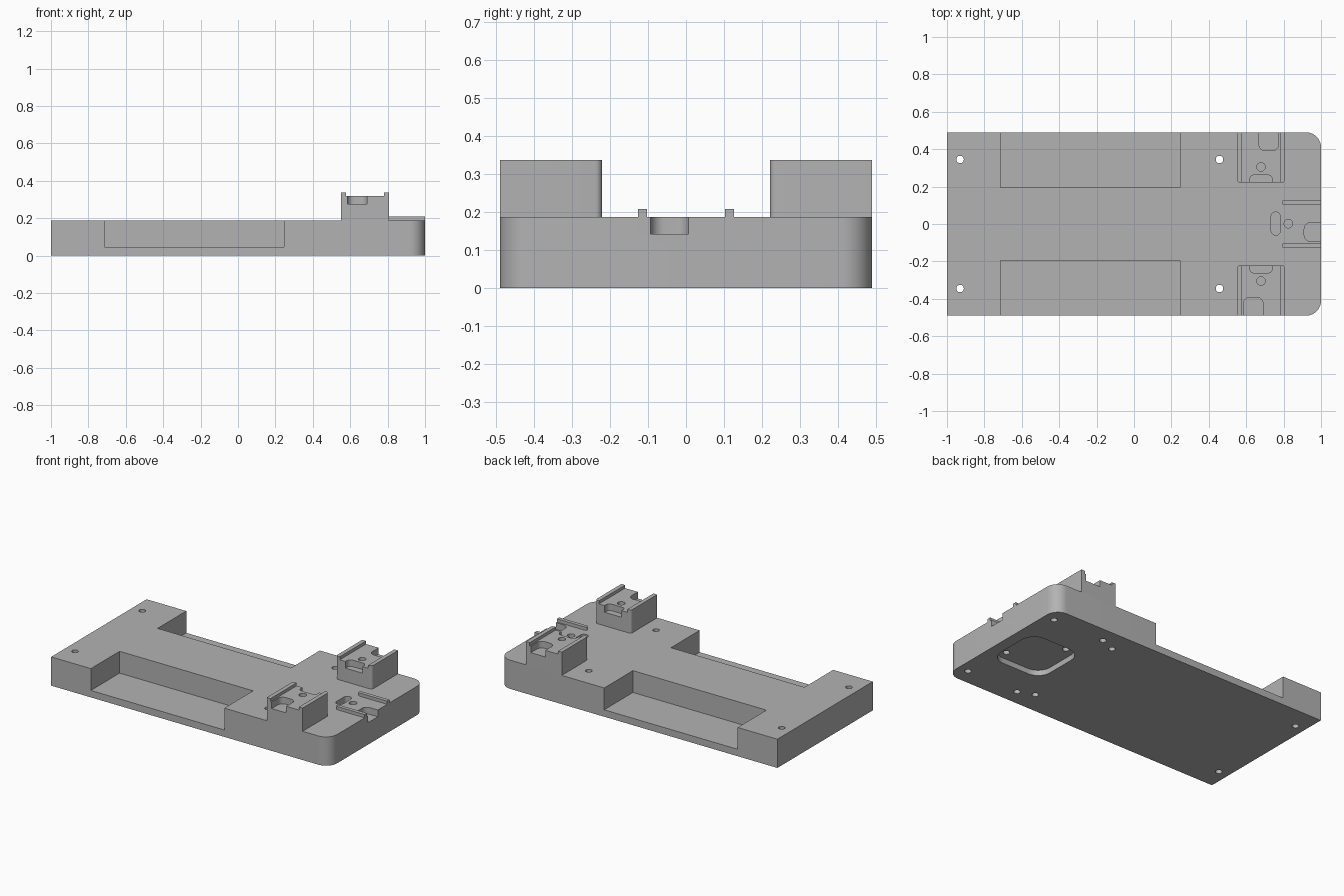
import bpy, bmesh, math
from mathutils import Matrix, Vector

cube = bpy.data.objects.get("Cube")
if cube:
    bpy.data.objects.remove(cube, do_unlink=True)

GREY = (0.45, 0.45, 0.45, 1)
mat = bpy.data.materials.new("plain grey")
mat.use_nodes = True
mat.diffuse_color = GREY
mat.node_tree.nodes["Principled BSDF"].inputs["Base Color"].default_value = GREY

BASE_TOP, DECK, RAIL_TOP = 0.187, 0.318, 0.338
HALF_Y = 0.49


def prism(name, x, y, z, radii=(0, 0, 0, 0), steps=8):
    """Upright block; radii round the corners right-back, left-back, left-front, right-front."""
    corners = [(x[1], y[1], -1, -1), (x[0], y[1], 1, -1), (x[0], y[0], 1, 1), (x[1], y[0], -1, 1)]
    pts = []
    for i, ((cx, cy, sx, sy), r) in enumerate(zip(corners, radii)):
        if r == 0:
            pts.append((cx, cy))
            continue
        for k in range(steps + 1):
            a = math.pi / 2 * (i + k / steps)
            pts.append((cx + sx * r + r * math.cos(a), cy + sy * r + r * math.sin(a)))
    bm = bmesh.new()
    face = bm.faces.new([bm.verts.new((px, py, z[0])) for px, py in pts])
    top = bmesh.ops.extrude_face_region(bm, geom=[face])["geom"]
    bmesh.ops.translate(bm, verts=[v for v in top if isinstance(v, bmesh.types.BMVert)],
                        vec=(0, 0, z[1] - z[0]))
    bmesh.ops.remove_doubles(bm, verts=bm.verts, dist=1e-5)
    bmesh.ops.recalc_face_normals(bm, faces=bm.faces)
    mesh = bpy.data.meshes.new(name)
    bm.to_mesh(mesh)
    bm.free()
    mesh.materials.append(mat)
    obj = bpy.data.objects.new(name, mesh)
    bpy.context.collection.objects.link(obj)
    return obj


def pin(cx, cy, z, r=0.02):
    return prism("hole_cutter", (cx - r, cx + r), (cy - r, cy + r), z, (r,) * 4, 6)


def cut(target, cutter):
    activate(target)
    mod = target.modifiers.new("cut", 'BOOLEAN')
    mod.operation = 'DIFFERENCE'
    mod.solver = 'EXACT'
    mod.object = cutter
    bpy.ops.object.modifier_apply(modifier=mod.name)
    bpy.data.objects.remove(cutter, do_unlink=True)


def activate(obj):
    bpy.ops.object.select_all(action='DESELECT')
    obj.select_set(True)
    bpy.context.view_layer.objects.active = obj


# Base plate with two rounded corners at one end
base = prism("base_plate", (-1, 1), (-HALF_Y, HALF_Y), (0, BASE_TOP), (0.08, 0, 0, 0.08), 12)

# Long side pockets, screw holes and blind holes underneath
for s in (-1, 1):
    cut(base, prism("pocket_cutter", (-0.715, 0.245), sorted((s * 0.195, s * 0.6)), (0.045, 0.3)))
    for x in (-0.93, 0.457):
        cut(base, pin(x, s * 0.345, (-0.1, 0.3)))
    for x in (0.56, 0.93):
        cut(base, pin(x, s * 0.387, (-0.1, 0.1)))

# Rounded square recess underneath, with two diagonal blind holes
cut(base, prism("recess_cutter", (0.555, 0.925), (-0.185, 0.185), (-0.1, 0.035), (0.09,) * 4))
for s in (-1, 1):
    cut(base, pin(0.74 - s * 0.12, s * 0.125, (-0.1, 0.1)))

# End notch, oblong slot and pin hole on the top
cut(base, prism("notch_cutter", (0.91, 1.1), (-0.093, 0.007), (0.143, 0.3), (0, 0.035, 0.035, 0)))
cut(base, prism("slot_cutter", (0.733, 0.783), (-0.06, 0.064), (0.143, 0.3), (0.0249,) * 4))
cut(base, pin(0.825, 0.002, (0.1, 0.3), 0.023))

# Low guide rails at the end
rails = [prism("guide_rail", (0.79, 1), (y - 0.012, y + 0.012), (BASE_TOP - 0.005, 0.208),
               (0, 0.0118, 0.0118, 0), 4) for y in (-0.115, 0.115)]

# Front pedestal with its notches and pin hole
MID = 0.679
front = prism("front_pedestal", (0.55, 0.808), (-HALF_Y, -0.221), (BASE_TOP - 0.005, RAIL_TOP),
              (0.018, 0.018, 0, 0))
cut(front, prism("deck_cutter", (0.577, 0.781), (-0.6, -0.1), (DECK, 0.5)))
cut(front, prism("outer_notch_cutter", (0.585, 0.69), (-0.6, -0.392), (0.275, 0.5),
                 (0.035, 0.035, 0, 0)))
cut(front, prism("inner_notch_cutter", (0.618, 0.74), (-0.262, -0.1), (0.275, 0.5),
                 (0, 0, 0.025, 0.025)))
cut(front, pin(MID, -0.305, (0.22, 0.5), 0.023))

# Back pedestal is the front one turned half way round
back = front.copy()
back.data = front.data.copy()
back.name = "back_pedestal"
bpy.context.collection.objects.link(back)
pivot = Vector((MID, 0, 0))
back.data.transform(Matrix.Translation(pivot) @ Matrix.Rotation(math.pi, 4, 'Z')
                    @ Matrix.Translation(-pivot))

for obj in [base, front, back] + rails:
    activate(obj)
    bpy.ops.object.shade_smooth_by_angle(angle=math.radians(30))
